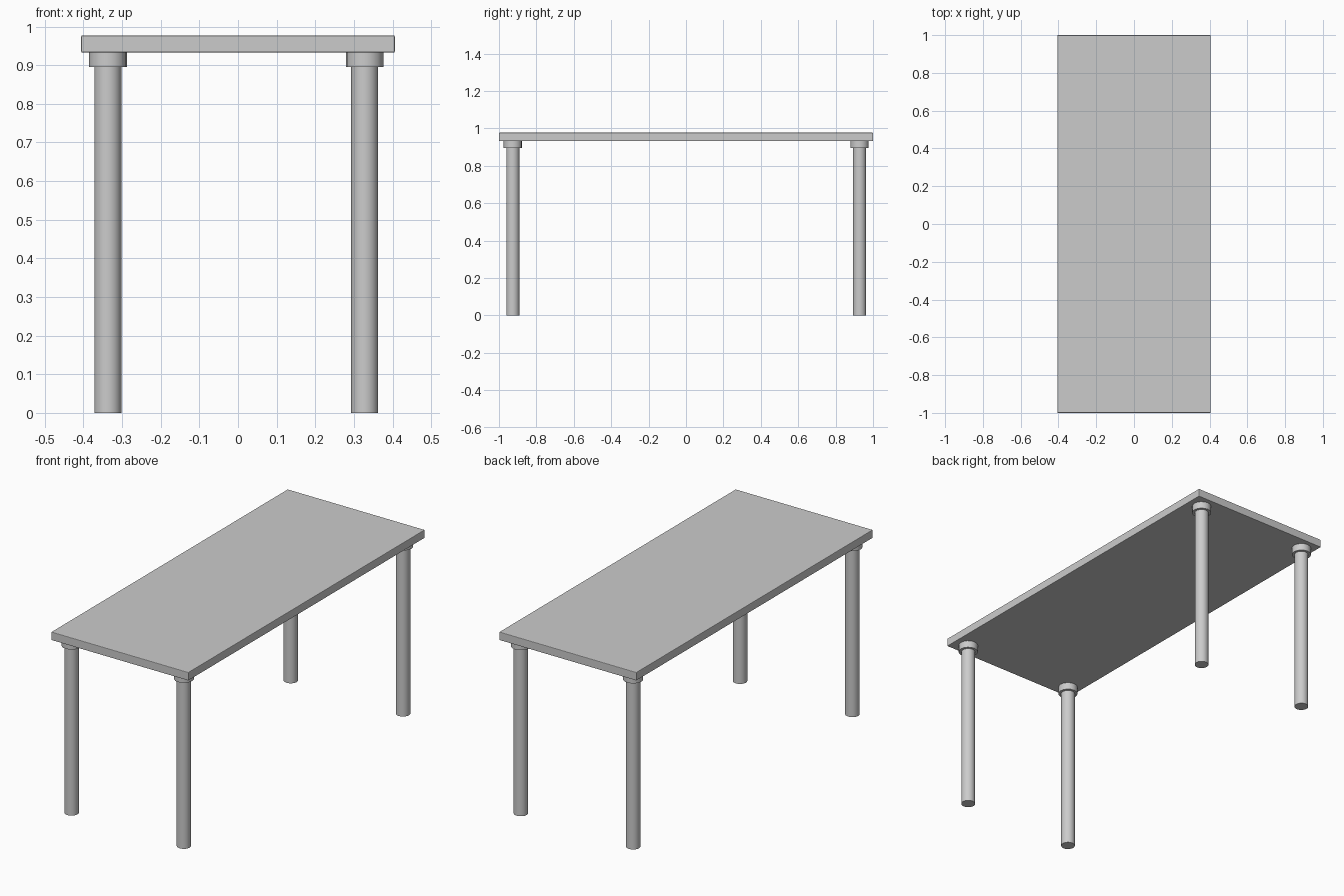
import bpy

if "Cube" in bpy.data.objects:
    bpy.data.objects.remove(bpy.data.objects["Cube"])

TOP_Z, BOARD_Z, COLLAR_Z = 0.977, 0.933, 0.895


def cylinder(name, x, y, z0, z1, radius, sides):
    bpy.ops.mesh.primitive_cylinder_add(
        vertices=sides, radius=radius, depth=z1 - z0,
        location=(x, y, (z0 + z1) / 2))
    ob = bpy.context.object
    ob.name = name
    bpy.ops.object.shade_smooth_by_angle(angle=0.6)
    return ob


# Table top: long slab with slightly softened edges
bpy.ops.mesh.primitive_cube_add(size=1, location=(0, 0, (TOP_Z + BOARD_Z) / 2))
top = bpy.context.object
top.name = "table_top"
top.scale = (0.812, 2.0, TOP_Z - BOARD_Z)
bpy.ops.object.transform_apply(location=False, rotation=False, scale=True)
bevel = top.modifiers.new("soft_edges", 'BEVEL')
bevel.width = 0.003
bevel.segments = 2

# Four round legs, each with a mounting collar under the top
for side, x in (("left", -0.337), ("right", 0.328)):
    for end, y in (("front", -0.926), ("back", 0.928)):
        cylinder(f"{end}_{side}_leg", x, y, 0, COLLAR_Z, 0.035, 32)
        cylinder(f"{end}_{side}_collar", x, y, COLLAR_Z, BOARD_Z, 0.049, 16)
